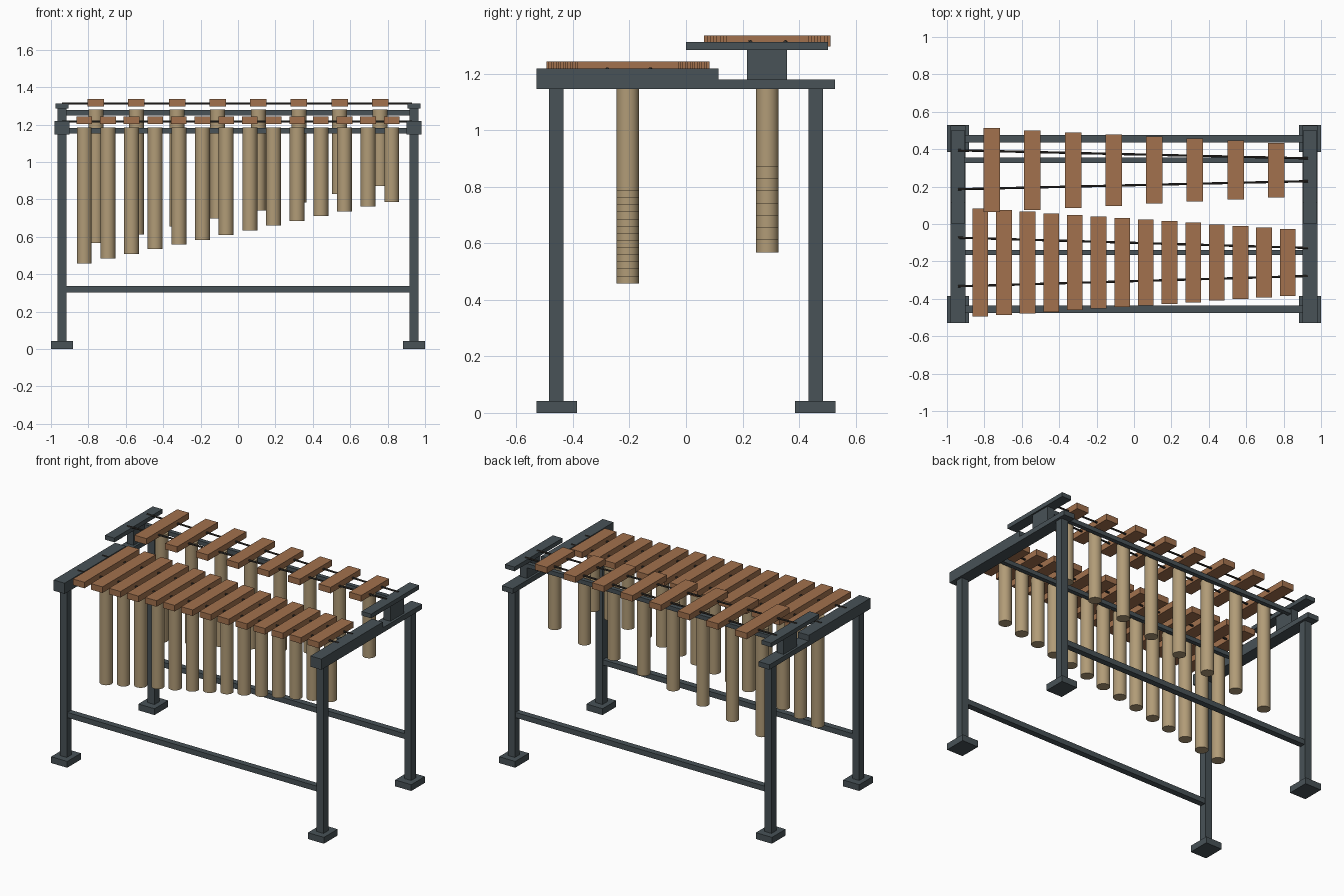
import bpy, math
from mathutils import Vector

if "Cube" in bpy.data.objects:
    bpy.data.objects.remove(bpy.data.objects["Cube"])


def material(name, rgb):
    m = bpy.data.materials.new(name)
    m.diffuse_color = (*rgb, 1)
    m.use_nodes = True
    m.node_tree.nodes["Principled BSDF"].inputs["Base Color"].default_value = m.diffuse_color
    return m


STEEL = material("slate_metal", (0.065, 0.085, 0.095))
WOOD = material("rosewood", (0.36, 0.165, 0.075))
BRASS = material("tube_metal", (0.44, 0.33, 0.185))
CORD = material("cord", (0.04, 0.035, 0.03))


def box(name, x, y, z, mat):
    """Box from (min, max) ranges on each axis."""
    bpy.ops.mesh.primitive_cube_add(size=1, location=[(a + b) / 2 for a, b in (x, y, z)])
    ob = bpy.context.object
    ob.name = name
    ob.scale = [b - a for a, b in (x, y, z)]
    bpy.ops.object.transform_apply(location=False, rotation=False, scale=True)
    ob.data.materials.append(mat)
    return ob


def rod(name, p, q, radius, mat, sides):
    """Cylinder from point p to point q."""
    p, q = Vector(p), Vector(q)
    d = q - p
    bpy.ops.mesh.primitive_cylinder_add(vertices=sides, radius=radius, depth=d.length,
                                        location=(p + q) / 2)
    ob = bpy.context.object
    ob.name = name
    ob.rotation_euler = d.to_track_quat('Z', 'Y').to_euler()
    ob.data.materials.append(mat)
    bpy.ops.object.shade_smooth_by_angle(angle=math.radians(40))
    return ob


def around(c, w):
    return (c - w / 2, c + w / 2)


X = 0.941   # end frame centre

# End frames
for sx, side in ((-1, "left"), (1, "right")):
    x = sx * X
    for sy, end in ((-1, "front"), (1, "back")):
        box(f"{side}_{end}_foot", around(x, 0.118), around(sy * 0.457, 0.143), (0, 0.042), STEEL)
        box(f"{side}_{end}_leg", around(x, 0.05), around(sy * 0.459, 0.05), (0.042, 1.147), STEEL)
    box(f"{side}_end_rail", around(x, 0.08), (-0.529, 0.527), (1.147, 1.18), STEEL)
    box(f"{side}_front_rail_riser", around(x, 0.08), (-0.529, 0.115), (1.18, 1.218), STEEL)
    box(f"{side}_upper_post", around(x, 0.05), (0.216, 0.357), (1.18, 1.285), STEEL)
    box(f"{side}_upper_rail", around(x, 0.07), (0.0, 0.502), (1.285, 1.313), STEEL)

# Long stretchers near the floor
for sy, end in ((-1, "front"), (1, "back")):
    box(f"{end}_stretcher", (-X, X), around(sy * 0.457, 0.04), (0.303, 0.338), STEEL)

# Rails that carry the resonators
box("lower_resonator_rail", (-X, X), around(-0.152, 0.028), (1.153, 1.181), STEEL)
box("upper_resonator_rail", (-X, X), around(0.341, 0.028), (1.249, 1.277), STEEL)


def bank(name, count, xmax, yc, width, lengths, ztop, tube_top, tube_bottoms):
    """Row of tapering bars, each over its own resonator tube."""
    for i in range(count):
        t = i / (count - 1)
        x = -xmax + 2 * xmax * t
        length = lengths[0] + (lengths[1] - lengths[0]) * t
        bottom = tube_bottoms[0] + (tube_bottoms[1] - tube_bottoms[0]) * t
        box(f"{name}_bar_{i + 1}", around(x, width), around(yc, length), (ztop - 0.04, ztop), WOOD)
        rod(f"{name}_resonator_{i + 1}", (x, yc, bottom), (x, yc, tube_top), 0.04, BRASS, 24)


bank("lower", 14, 0.822, -0.206, 0.084, (0.577, 0.358), 1.243, 1.185, (0.458, 0.786))
bank("upper", 8, 0.76, 0.288, 0.088, (0.448, 0.292), 1.336, 1.28, (0.568, 0.871))

# Cords threaded through the bars
for name, yc, z, a, b in (("lower", -0.203, 1.217, 0.13, 0.075), ("upper", 0.29, 1.313, 0.104, 0.061)):
    for s, side in ((-1, "front"), (1, "back")):
        rod(f"{name}_{side}_cord", (-X, yc + s * a, z), (0.93, yc + s * b, z), 0.006, CORD, 8)
